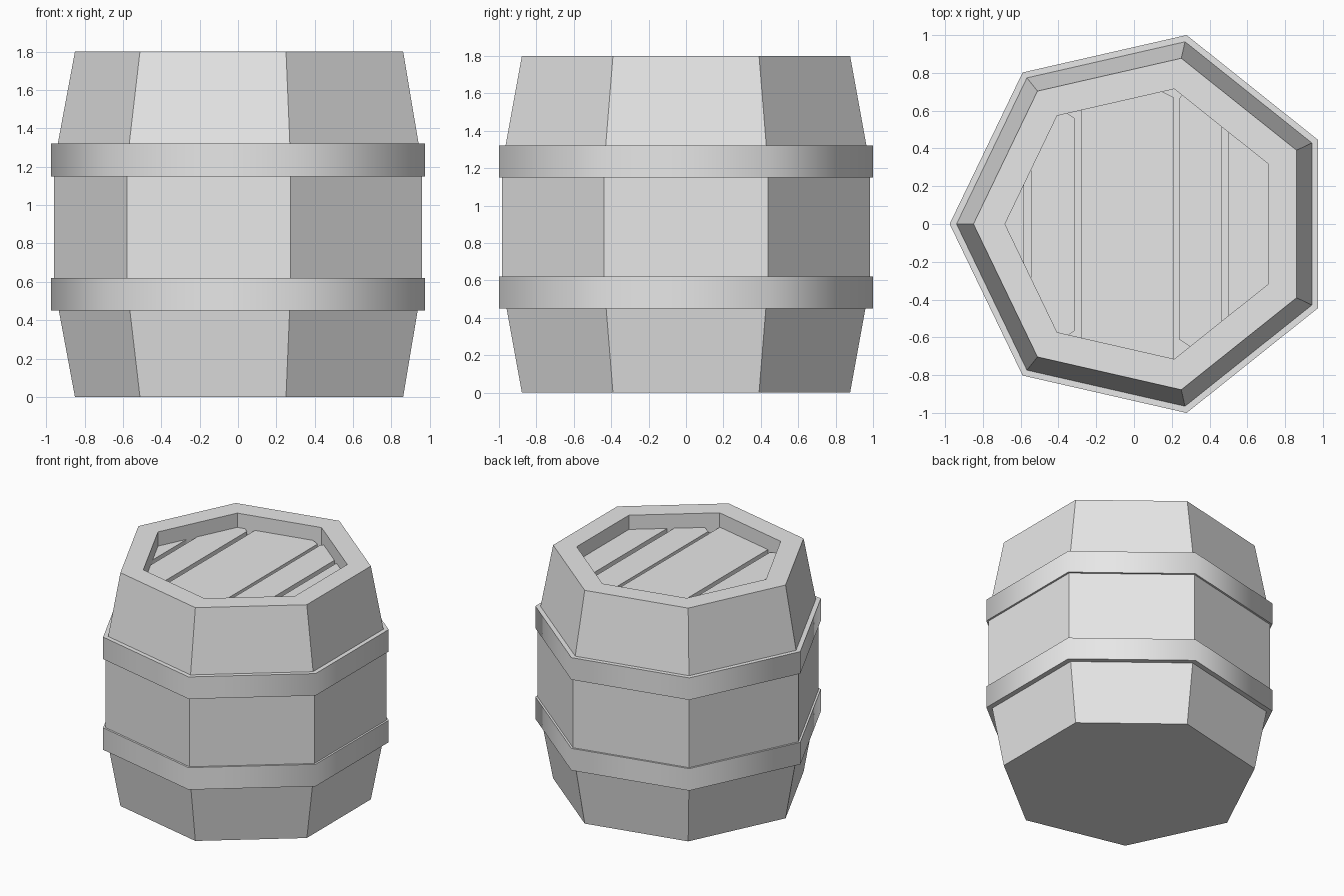
import bpy, bmesh, math
from mathutils import Vector

cube = bpy.data.objects.get("Cube")
if cube:
    bpy.data.objects.remove(cube, do_unlink=True)

SIDES = 7
AXIS_X = 0.05            # shifts the odd-sided barrel so its bounds are centred
FLOOR, LID = 1.65, 1.69  # recess floor and plank tops
RECESS = 0.733

grey = bpy.data.materials.new("plain_grey")
grey.use_nodes = True
colour = (0.8, 0.8, 0.8, 1)
grey.diffuse_color = colour
grey.node_tree.nodes["Principled BSDF"].inputs["Base Color"].default_value = colour


def lathe(profile, closed=False):
    """Sweep (radius, z) points around the barrel axis; cap the ends if open."""
    bm = bmesh.new()
    rings = []
    for r, z in profile:
        angles = [math.pi + math.tau * k / SIDES for k in range(SIDES)]
        rings.append([bm.verts.new((AXIS_X + r * math.cos(a), r * math.sin(a), z))
                      for a in angles])
    pairs = list(zip(rings, rings[1:]))
    if closed:
        pairs.append((rings[-1], rings[0]))
    else:
        bm.faces.new(rings[0])
        bm.faces.new(rings[-1])
    for low, high in pairs:
        for k in range(SIDES):
            n = (k + 1) % SIDES
            bm.faces.new((low[k], low[n], high[n], high[k]))
    bmesh.ops.recalc_face_normals(bm, faces=bm.faces)
    return bm


def finish(bm, name):
    mesh = bpy.data.meshes.new(name)
    bm.to_mesh(mesh)
    bm.free()
    mesh.materials.append(grey)
    obj = bpy.data.objects.new(name, mesh)
    bpy.context.collection.objects.link(obj)
    return obj


def slice_off(bm, point, normal):
    """Remove everything on the normal side of a plane and close the cut."""
    cut = bmesh.ops.bisect_plane(bm, geom=bm.verts[:] + bm.edges[:] + bm.faces[:],
                                 plane_co=point, plane_no=normal, clear_outer=True)
    edges = [e for e in cut["geom_cut"] if isinstance(e, bmesh.types.BMEdge)]
    if edges:
        bmesh.ops.holes_fill(bm, edges=edges)
        bmesh.ops.recalc_face_normals(bm, faces=bm.faces)


# Barrel body with flat-faced staves and a recessed top
finish(lathe([(0.90, 0), (1.01, 0.59), (1.01, 1.21), (0.90, 1.8),
              (RECESS, 1.8), (RECESS, FLOOR)]), "barrel_body")

# Two hoops, shaded smoothly around the outside
for name, z in (("lower_hoop", 0.45), ("upper_hoop", 1.15)):
    hoop = finish(lathe([(0.96, z), (1.026, z), (1.026, z + 0.17),
                         (0.96, z + 0.17)], closed=True), name)
    bpy.ops.object.select_all(action="DESELECT")
    hoop.select_set(True)
    bpy.context.view_layer.objects.active = hoop
    bpy.ops.object.shade_smooth_by_angle(angle=math.radians(60))

# Lid planks: left edge, right edge, and clipped corners as pairs of points
planks = [
    (-0.75, -0.583, []),
    (-0.546, -0.314, [((-0.36, 0.59), (-0.314, 0.56)), ((-0.35, -0.59), (-0.314, -0.565))]),
    (-0.277, 0.211, [((0.15, 0.70), (0.211, 0.67))]),
    (0.237, 0.462, [((0.237, 0.66), (0.26, 0.69)), ((0.237, -0.61), (0.29, -0.645))]),
    (0.501, 0.75, []),
]
for i, (x0, x1, corners) in enumerate(planks, 1):
    bm = lathe([(RECESS, FLOOR), (RECESS, LID)])
    slice_off(bm, (x0, 0, 0), (-1, 0, 0))
    slice_off(bm, (x1, 0, 0), (1, 0, 0))
    middle = Vector(((x0 + x1) / 2, 0, 0))
    for a, b in corners:
        start, end = Vector((*a, 0)), Vector((*b, 0))
        normal = (end - start).cross(Vector((0, 0, 1)))
        if normal.dot(start - middle) < 0:
            normal.negate()
        slice_off(bm, start, normal)
    finish(bm, f"lid_plank_{i}")
